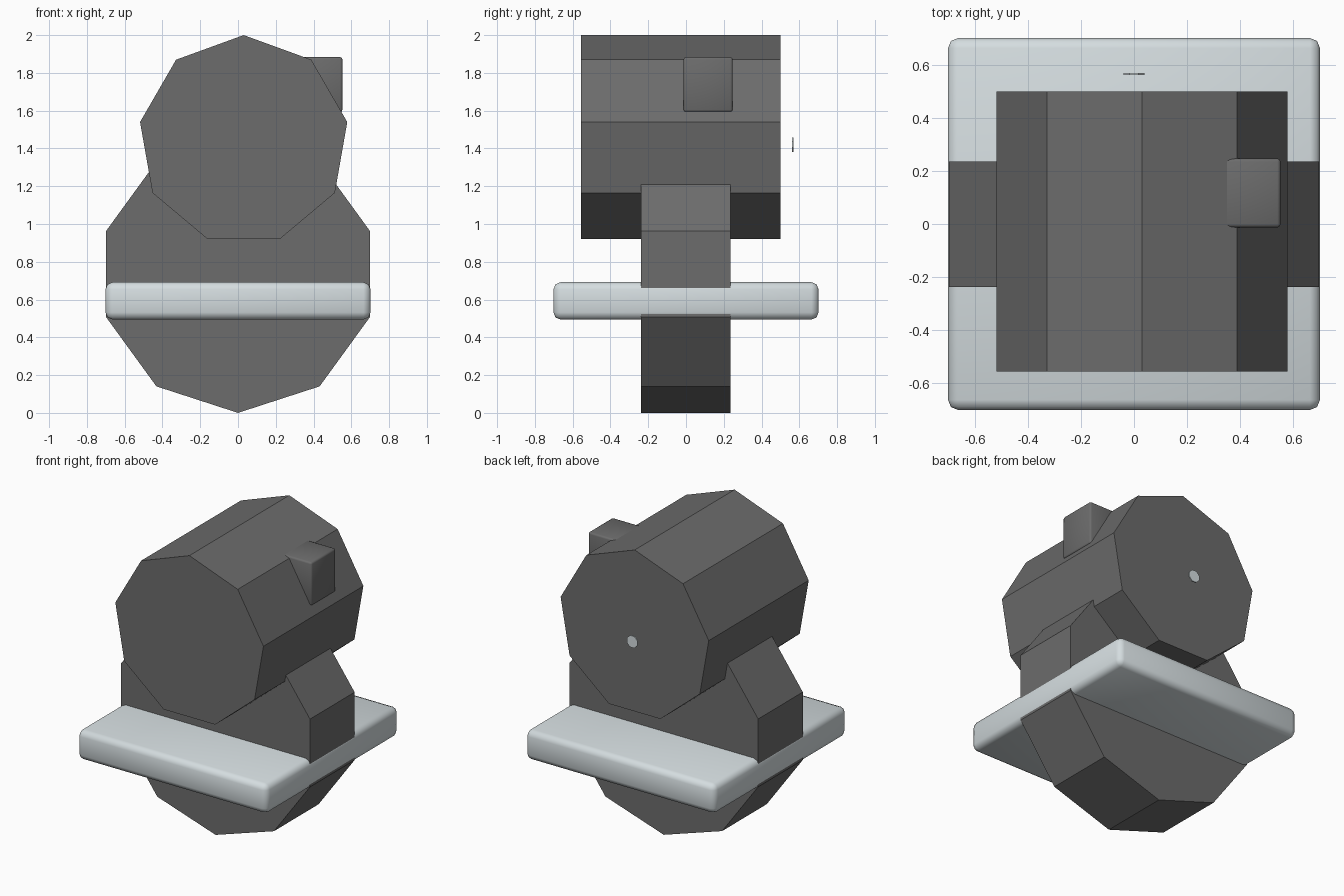
import bpy, bmesh
from math import cos, sin, pi

cube = bpy.data.objects.get("Cube")
if cube:
    bpy.data.objects.remove(cube, do_unlink=True)


def material(name, rgb):
    mat = bpy.data.materials.new(name)
    mat.use_nodes = True
    mat.diffuse_color = (*rgb, 1)
    mat.node_tree.nodes["Principled BSDF"].inputs["Base Color"].default_value = (*rgb, 1)
    return mat


dark_grey = material("dark grey", (0.15, 0.15, 0.15))
pale_grey = material("pale grey", (0.66, 0.72, 0.74))


def add_object(name, bm, mat):
    bmesh.ops.recalc_face_normals(bm, faces=bm.faces)
    mesh = bpy.data.meshes.new(name)
    bm.to_mesh(mesh)
    bm.free()
    mesh.materials.append(mat)
    obj = bpy.data.objects.new(name, mesh)
    bpy.context.collection.objects.link(obj)
    return obj


def prism(name, sides, radius, x, z, y_front, y_back, start, mat):
    """Regular flat-sided drum lying along the y axis."""
    bm = bmesh.new()
    angles = [start + 2 * pi * i / sides for i in range(sides)]
    rings = [[bm.verts.new((x + radius * cos(a), y, z + radius * sin(a))) for a in angles]
             for y in (y_front, y_back)]
    for ring in rings:
        bm.faces.new(ring)
    front, back = rings
    for i in range(sides):
        j = (i + 1) % sides
        bm.faces.new((front[i], front[j], back[j], back[i]))
    return add_object(name, bm, mat)


def rounded_box(name, low, high, bevel, mat):
    """Softly bevelled box between two corners, smooth shaded."""
    bm = bmesh.new()
    bmesh.ops.create_cube(bm, size=1)
    for v in bm.verts:
        v.co = [h if c > 0 else l for c, l, h in zip(v.co, low, high)]
    bmesh.ops.bevel(bm, geom=bm.edges[:], offset=bevel, segments=2,
                    profile=0.5, affect='EDGES')
    for f in bm.faces:
        f.smooth = True
    return add_object(name, bm, mat)


# Upper drum and the upright drum that carries it
prism("upper_drum", 9, 0.557, 0.03, 1.443, -0.557, 0.5, pi / 2, dark_grey)
prism("lower_drum", 10, 0.735, 0, 0.735, -0.237, 0.235, pi / 2, dark_grey)

# Square tray through the lower drum
rounded_box("tray", (-0.702, -0.702, 0.494), (0.702, 0.702, 0.692), 0.038, pale_grey)

# Knob on the upper left side
rounded_box("side_block", (0.29, -0.013, 1.593), (0.553, 0.247, 1.883), 0.012, dark_grey)

# Small disc floating behind the upper drum
prism("rear_disc", 8, 0.042, 0, 1.42, 0.562, 0.57, pi / 8, pale_grey)
